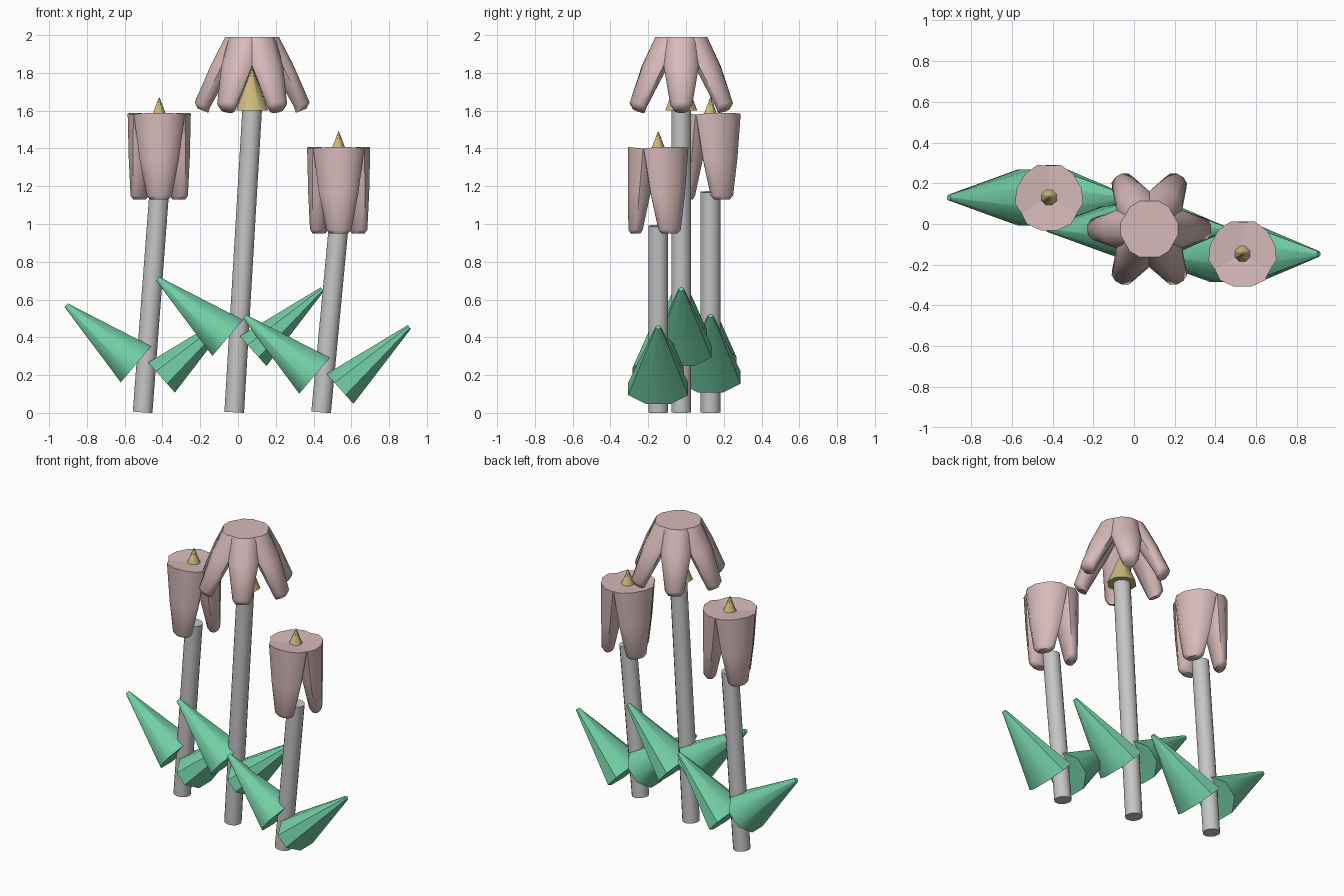
import bpy, bmesh, math
from mathutils import Vector, Matrix

cube = bpy.data.objects.get("Cube")
if cube:
    bpy.data.objects.remove(cube, do_unlink=True)


def material(name, rgb):
    m = bpy.data.materials.new(name)
    m.use_nodes = True
    m.diffuse_color = (*rgb, 1)
    m.node_tree.nodes["Principled BSDF"].inputs["Base Color"].default_value = (*rgb, 1)
    return m


PINK = material("dusty pink", (0.68, 0.49, 0.49))
GREEN = material("leaf green", (0.17, 0.62, 0.38))
GREY = material("stem grey", (0.56, 0.56, 0.57))
YELLOW = material("pale yellow", (0.62, 0.50, 0.20))


def loft(name, rings, mat, matrix=None, angle=50):
    """Skin a list of closed rings and cap both ends."""
    bm = bmesh.new()
    loops = [[bm.verts.new(p) for p in ring] for ring in rings]
    n = len(loops[0])
    for a, b in zip(loops, loops[1:]):
        for i in range(n):
            j = (i + 1) % n
            bm.faces.new((a[i], a[j], b[j], b[i]))
    bm.faces.new(loops[0])
    bm.faces.new(loops[-1])
    if matrix:
        bm.transform(matrix)
    bmesh.ops.recalc_face_normals(bm, faces=bm.faces)
    mesh = bpy.data.meshes.new(name)
    bm.to_mesh(mesh)
    bm.free()
    mesh.materials.append(mat)
    obj = bpy.data.objects.new(name, mesh)
    bpy.context.collection.objects.link(obj)
    bpy.ops.object.select_all(action='DESELECT')
    obj.select_set(True)
    bpy.context.view_layer.objects.active = obj
    bpy.ops.object.shade_smooth_by_angle(angle=math.radians(angle))
    return obj


def ring(center, rx, ry, n, tilt=0.0):
    """Ellipse around a point; tilt raises its outer (+x) side."""
    pts = []
    for i in range(n):
        t = math.tau * (i + 0.5) / n
        c, s = math.cos(t), math.sin(t)
        pts.append(Vector(center) + Vector((rx * c, ry * s, tilt * c)))
    return pts


def cone(name, base, tip, r_side, r_y, r_tip, n, mat):
    """Tapered body between two points in one xz plane."""
    base, tip = Vector(base), Vector(tip)
    axis = tip - base
    angle = math.atan2(axis.x, axis.z)
    place = Matrix.Translation(base) @ Matrix.Rotation(angle, 4, 'Y')
    return loft(name, [ring((0, 0, 0), r_side, r_y, n),
                       ring((0, 0, axis.length), r_tip, r_tip, n)], mat, place)


def flower(name, center, count, start, profile):
    """Petals spread around a centre; profile rows: radius, z, depth, width, tilt."""
    for k in range(count):
        turn = Matrix.Rotation(start + math.tau * k / count, 4, 'Z')
        rings = [ring((r, 0, z), d, w, 10, t) for r, z, d, w, t in profile]
        loft(f"{name}_petal_{k + 1}", rings, PINK, Matrix.Translation(center) @ turn)


# Petal profiles, from the lower tip up
CLOSED = [(0.120, 0.00, 0.028, 0.048, 0), (0.120, 0.02, 0.040, 0.068, 0),
          (0.100, 0.22, 0.064, 0.105, 0), (0.080, 0.45, 0.085, 0.135, 0.008)]
OPEN = [(0.260, 0.02, 0.030, 0.038, 0.012), (0.264, 0.05, 0.042, 0.058, 0.016),
        (0.165, 0.25, 0.055, 0.092, 0.015), (0.070, 0.41, 0.076, 0.092, 0.0)]

# Plants: base x, y, stem top x, stem top z, leaf lift
PLANTS = {"left": (0.44, -0.147, 0.533, 0.99, 0.0),
          "right": (-0.505, 0.13, -0.417, 1.17, 0.06),
          "middle": (-0.02, -0.025, 0.075, 1.61, 0.20)}

for side, (x, y, top_x, top_z, lift) in PLANTS.items():
    cone(f"{side}_stem", (x, y, 0.003), (top_x, y, top_z), 0.053, 0.053, 0.053, 16, GREY)

    # Pair of cone leaves
    cone(f"{side}_right_leaf", (x - 0.035, y, 0.197 + lift), (x - 0.405, y, 0.51 + lift),
         0.135, 0.148, 0.014, 8, GREEN)
    cone(f"{side}_left_leaf", (x + 0.100, y, 0.127 + lift), (x + 0.467, y, 0.455 + lift),
         0.115, 0.172, 0.014, 8, GREEN)

    # Blossom and its pointed centre
    if side == "middle":
        flower(side, (top_x, y, 1.58), 6, 0, OPEN)
        cone("middle_pistil", (top_x, y, 1.60), (top_x, y, 1.82), 0.092, 0.092, 0.002, 8, YELLOW)
    else:
        flower(side, (top_x, y, top_z - 0.04), 3, math.radians(30), CLOSED)
        cone(f"{side}_pistil", (top_x, y, top_z + 0.28), (top_x, y, top_z + 0.50),
             0.092, 0.092, 0.002, 8, YELLOW)
